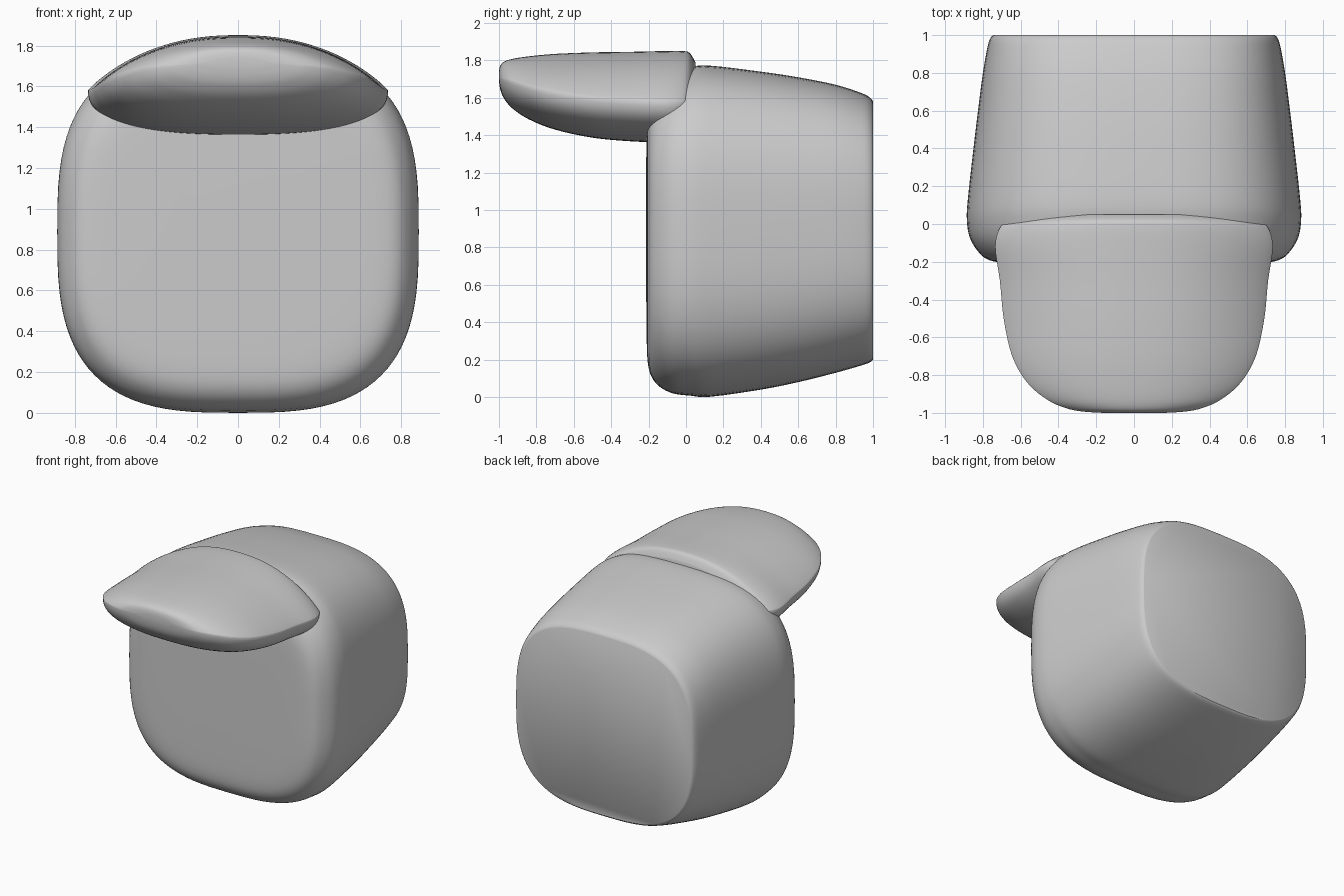
import bpy, bmesh, math
from mathutils import Vector

if "Cube" in bpy.data.objects:
    bpy.data.objects.remove(bpy.data.objects["Cube"])


def catmull(rows, steps):
    """Smoothly interpolate a list of section rows."""
    pts = [Vector(r) for r in rows]
    out = []
    for i in range(len(pts) - 1):
        p1, p2 = pts[i], pts[i + 1]
        p0 = pts[max(i - 1, 0)]
        p3 = pts[min(i + 2, len(pts) - 1)]
        for k in range(steps):
            t = k / steps
            out.append(0.5 * (2 * p1 + (p2 - p0) * t
                              + (2 * p0 - 5 * p1 + 4 * p2 - p3) * t * t
                              + (3 * p1 - p0 - 3 * p2 + p3) * t ** 3))
    out.append(pts[-1])
    return out


def spow(v, e):
    return math.copysign(abs(v) ** e, v)


def loft(name, rings, angle):
    """Skin closed rings and cap both ends."""
    bm = bmesh.new()
    loops = [[bm.verts.new(p) for p in ring] for ring in rings]
    n = len(loops[0])
    for a, b in zip(loops, loops[1:]):
        for i in range(n):
            j = (i + 1) % n
            bm.faces.new((a[i], a[j], b[j], b[i]))
    bm.faces.new(loops[0])
    bm.faces.new(loops[-1])
    bmesh.ops.recalc_face_normals(bm, faces=bm.faces)
    mesh = bpy.data.meshes.new(name)
    bm.to_mesh(mesh)
    bm.free()
    ob = bpy.data.objects.new(name, mesh)
    bpy.context.collection.objects.link(ob)
    bpy.ops.object.select_all(action='DESELECT')
    ob.select_set(True)
    bpy.context.view_layer.objects.active = ob
    bpy.ops.object.shade_smooth_by_angle(angle=math.radians(angle))
    return ob


N = 96
ANGLES = [2 * math.pi * i / N for i in range(N)]


def body_ring(y, w, zb, zt):
    c, h = (zb + zt) / 2, (zt - zb) / 2
    return [(w * spow(math.cos(a), 2 / 3), y, c + h * spow(math.sin(a), 2 / 3))
            for a in ANGLES]


def visor_ring(y, w, zt, zm, zb):
    ring = []
    for a in ANGLES:
        u = math.cos(a)
        if math.sin(a) >= 0:
            z = zm + (zt - zm) * (1 - abs(u) ** 2.3) ** 0.9
        else:
            z = zm - (zm - zb) * (1 - abs(u) ** 2.5) ** 0.4
        ring.append((w * u, y, z))
    return ring


# Body: rounded-square block, soft front edge, tapering to a flat back
# columns: y, half width, bottom z, top z
body = [(-0.213, 0.30, 0.60, 1.20), (-0.211, 0.55, 0.34, 1.44),
        (-0.205, 0.70, 0.19, 1.57), (-0.185, 0.78, 0.11, 1.64),
        (-0.14, 0.83, 0.055, 1.70), (-0.07, 0.87, 0.02, 1.74),
        (0.02, 0.885, 0.008, 1.765), (0.13, 0.88, 0.002, 1.772),
        (0.40, 0.85, 0.04, 1.74), (0.60, 0.826, 0.08, 1.71),
        (0.80, 0.80, 0.13, 1.67), (0.94, 0.775, 0.17, 1.625),
        (0.985, 0.76, 0.187, 1.60), (1.0, 0.745, 0.20, 1.58)]
loft("body", [body_ring(*s) for s in catmull(body, 4)], 40)

# Visor: lens-shaped peak with a rounded nose, sunk into the body
# columns: y, half width, top z, rim z, bottom z
visor = [(-1.0, 0.16, 1.745, 1.715, 1.69), (-0.993, 0.27, 1.772, 1.705, 1.645),
         (-0.975, 0.36, 1.792, 1.70, 1.60), (-0.93, 0.46, 1.808, 1.69, 1.545),
         (-0.84, 0.565, 1.822, 1.665, 1.485), (-0.70, 0.645, 1.835, 1.635, 1.43),
         (-0.50, 0.69, 1.843, 1.605, 1.387), (-0.30, 0.71, 1.846, 1.59, 1.368),
         (-0.12, 0.735, 1.85, 1.58, 1.362), (-0.02, 0.71, 1.85, 1.58, 1.37),
         (0.02, 0.66, 1.84, 1.58, 1.40), (0.05, 0.58, 1.79, 1.57, 1.42)]
loft("visor", [visor_ring(*s) for s in catmull(visor, 4)], 60)
